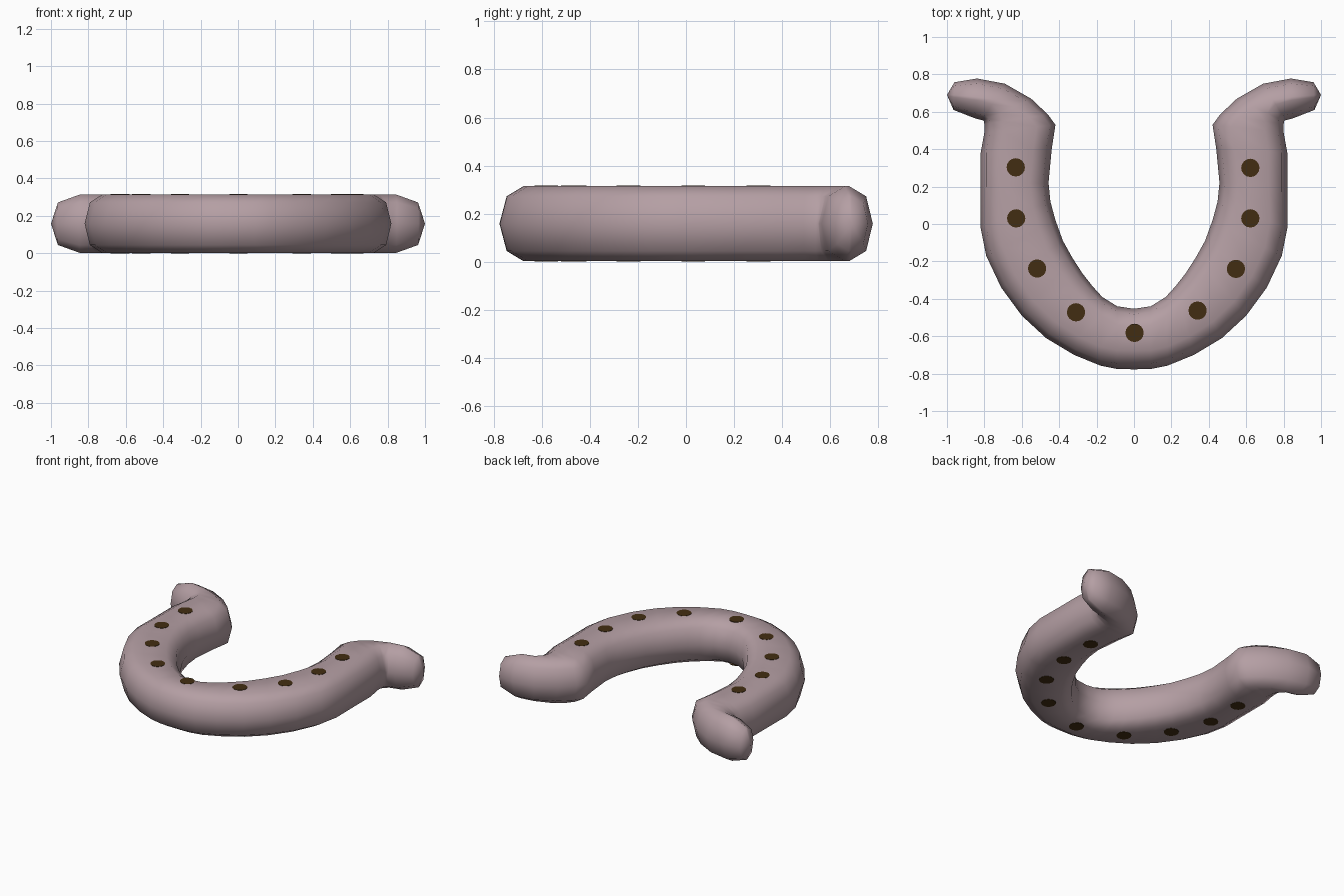
import bpy, bmesh, math
from mathutils import Vector

if "Cube" in bpy.data.objects:
    bpy.data.objects.remove(bpy.data.objects["Cube"])

def material(name, rgb):
    m = bpy.data.materials.new(name)
    m.diffuse_color = (*rgb, 1)
    m.use_nodes = True
    m.node_tree.nodes["Principled BSDF"].inputs["Base Color"].default_value = m.diffuse_color
    return m

mauve = material("mauve metal", (0.46, 0.345, 0.37))
brown = material("dark brown", (0.055, 0.027, 0.006))

MID, HALF = 0.158, 0.156

# right half of the shoe: outer point, inner point, height factor per section
half = [
    (.09, -.775, .09, -.44, 1), (.18, -.757, .17, -.39, 1), (.32, -.70, .22, -.335, 1),
    (.47, -.61, .275, -.265, 1), (.60, -.49, .33, -.18, 1), (.71, -.34, .38, -.09, 1),
    (.79, -.17, .42, .02, 1), (.82, -.02, .447, .12, 1), (.82, .20, .457, .22, 1),
    (.82, .38, .44, .40, 1), (.80, .49, .42, .53, 1), (.80, .535, .46, .585, 1),
    (.803, .55, .55, .67, 1), (.81, .555, .69, .75, 1), (.85, .565, .84, .778, 1),
    (.965, .61, .96, .758, .73)]
mirrored = [(-a, b, -c, d, h) for a, b, c, d, h in reversed(half)]
sections = mirrored + [(0, -.777, 0, -.453, 1)] + half

# body: ten-sided rounded section swept round the U
bm = bmesh.new()
rings = []
for ox, oy, ix, iy, h in sections:
    o, i = Vector((ox, oy, MID)), Vector((ix, iy, MID))
    w = (i - o).length
    a, b = min(.03, .13 * w), min(.10, .46 * w)
    prof = [(0, 0), (a, .73), (b, 1), (w - b, 1), (w - a, .73),
            (w, 0), (w - a, -.73), (w - b, -1), (b, -1), (a, -.73)]
    rings.append([bm.verts.new(o.lerp(i, d / w) + Vector((0, 0, z * h * HALF)))
                  for d, z in prof])
for r, s in zip(rings, rings[1:]):
    for k in range(10):
        n = (k + 1) % 10
        bm.faces.new((r[k], r[n], s[n], s[k]))
# pointed tips
for ring, x in ((rings[0], -1), (rings[-1], 1)):
    tip = bm.verts.new((x, .69, MID))
    for k in range(10):
        bm.faces.new((ring[k], ring[(k + 1) % 10], tip))
bmesh.ops.recalc_face_normals(bm, faces=bm.faces)
me = bpy.data.meshes.new("horseshoe_body")
bm.to_mesh(me)
bm.free()
body = bpy.data.objects.new("horseshoe_body", me)
bpy.context.collection.objects.link(body)
me.materials.append(mauve)
bpy.context.view_layer.objects.active = body
body.select_set(True)
bpy.ops.object.shade_smooth_by_angle(angle=math.radians(65))

# nail holes: thin dark discs on the top and the underside
holes = [(.622, .30), (.622, .03), (.545, -.24), (.34, -.463), (.003, -.582),
         (-.31, -.472), (-.518, -.238), (-.63, .03), (-.632, .303)]
for n, (x, y) in enumerate(holes):
    for side, z in (("top", MID + HALF), ("bottom", MID - HALF)):
        bpy.ops.mesh.primitive_cylinder_add(vertices=16, radius=.049, depth=.004,
                                            location=(x, y, z))
        disc = bpy.context.object
        disc.name = f"nail_hole_{side}_{n + 1}"
        disc.data.materials.append(brown)
